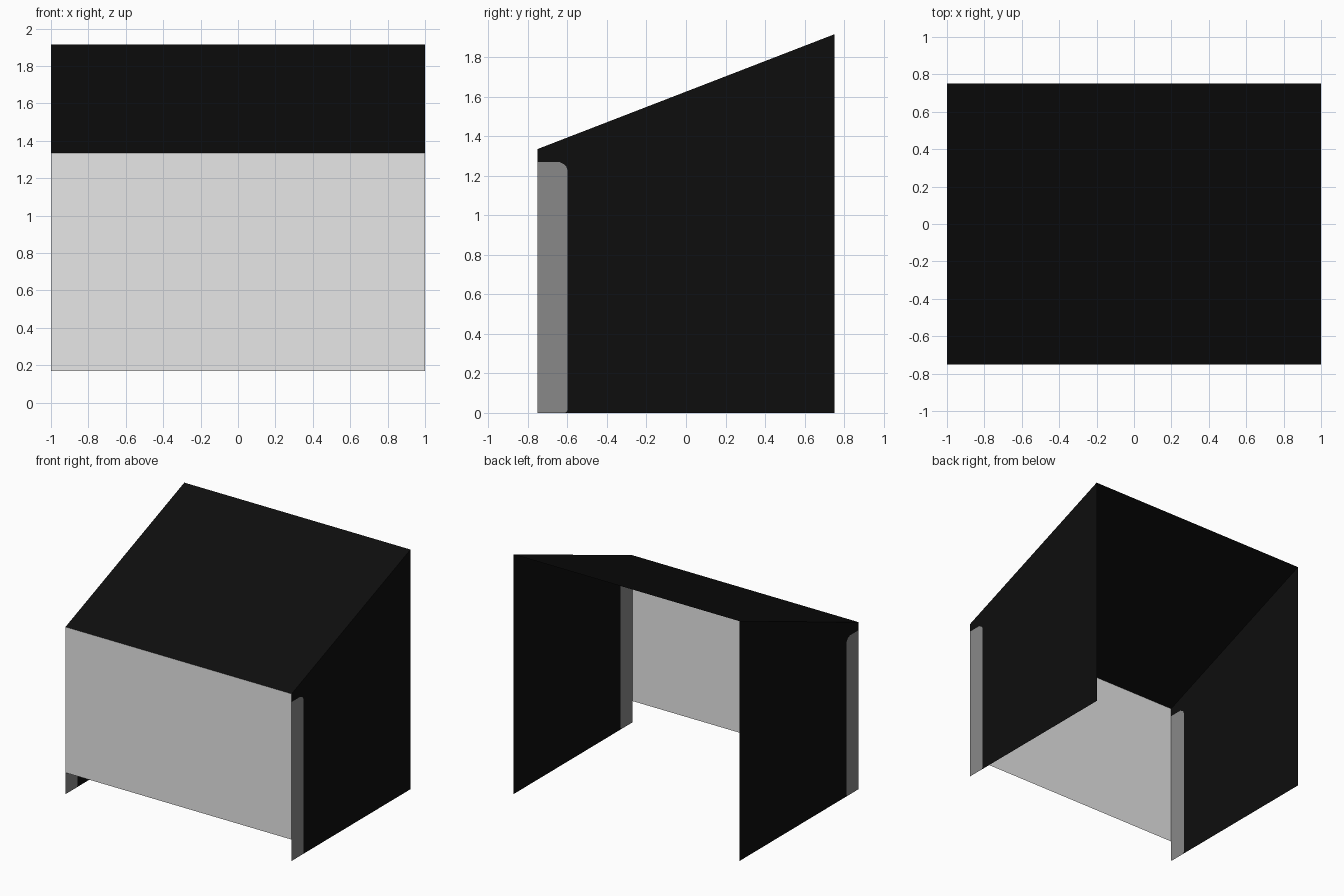
import bpy
import bmesh
import math

if "Cube" in bpy.data.objects:
    bpy.data.objects.remove(bpy.data.objects["Cube"])

W, D = 1.0, 0.75            # half width, half depth
LOW, HIGH = 1.335, 1.915    # roof height at front and back
SHEET = 0.002               # side sheet thickness


def material(name, value):
    m = bpy.data.materials.new(name)
    m.diffuse_color = (value, value, value, 1.0)
    m.use_nodes = True
    m.node_tree.nodes["Principled BSDF"].inputs["Base Color"].default_value = m.diffuse_color
    return m


black = material("black", 0.0043)
grey = material("mid_grey", 0.25)
white = material("off_white", 0.83)


def make(name, faces, mats):
    """faces: list of (points, material index)"""
    bm = bmesh.new()
    for pts, mi in faces:
        f = bm.faces.new([bm.verts.new(p) for p in pts])
        f.material_index = mi
    bmesh.ops.remove_doubles(bm, verts=bm.verts, dist=0.0001)
    me = bpy.data.meshes.new(name)
    bm.to_mesh(me)
    bm.free()
    for m in mats:
        me.materials.append(m)
    ob = bpy.data.objects.new(name, me)
    bpy.context.collection.objects.link(ob)
    return ob


def arc(cy, cz, r, a0, a1, n=6):
    return [(cy + r * math.cos(math.radians(a0 + (a1 - a0) * i / n)),
             cz + r * math.sin(math.radians(a0 + (a1 - a0) * i / n)))
            for i in range(n + 1)]


# Front trim outline in (y, z): rounded on its inner edge
edge_y, trim_top = -0.60, 1.27
inner = (arc(edge_y - 0.015, 0.015, 0.015, -90, 0, 3)
         + arc(edge_y - 0.04, trim_top - 0.045, 0.04, 0, 90))
inner[-1] = (edge_y - 0.04, trim_top)
trim = [(-D, 0)] + inner + [(-D, trim_top)]
# Remaining side sheet wraps around the trim
panel = [(D, 0), (D, HIGH), (-D, LOW), (-D, trim_top)] + inner[::-1]

# Side walls: thin sheets with a trim strip set into the front edge
for side, name in ((1, "right_wall"), (-1, "left_wall")):
    faces = []
    for x, outward in ((side * W, side), (side * (W - SHEET), -side)):
        for outline, mi in ((panel, 0), (trim, 1)):
            pts = [(x, y, z) for y, z in outline]
            faces.append((pts if outward > 0 else pts[::-1], mi))
    make(name, faces, [black, grey])

# Sloping roof sheet
make("roof", [([(-W, -D, LOW), (W, -D, LOW), (W, D, HIGH), (-W, D, HIGH)], 0)], [black])

# Front panel, raised off the ground
make("front_panel", [([(-W, -D, 0.17), (W, -D, 0.17), (W, -D, LOW), (-W, -D, LOW)], 0)], [white])
